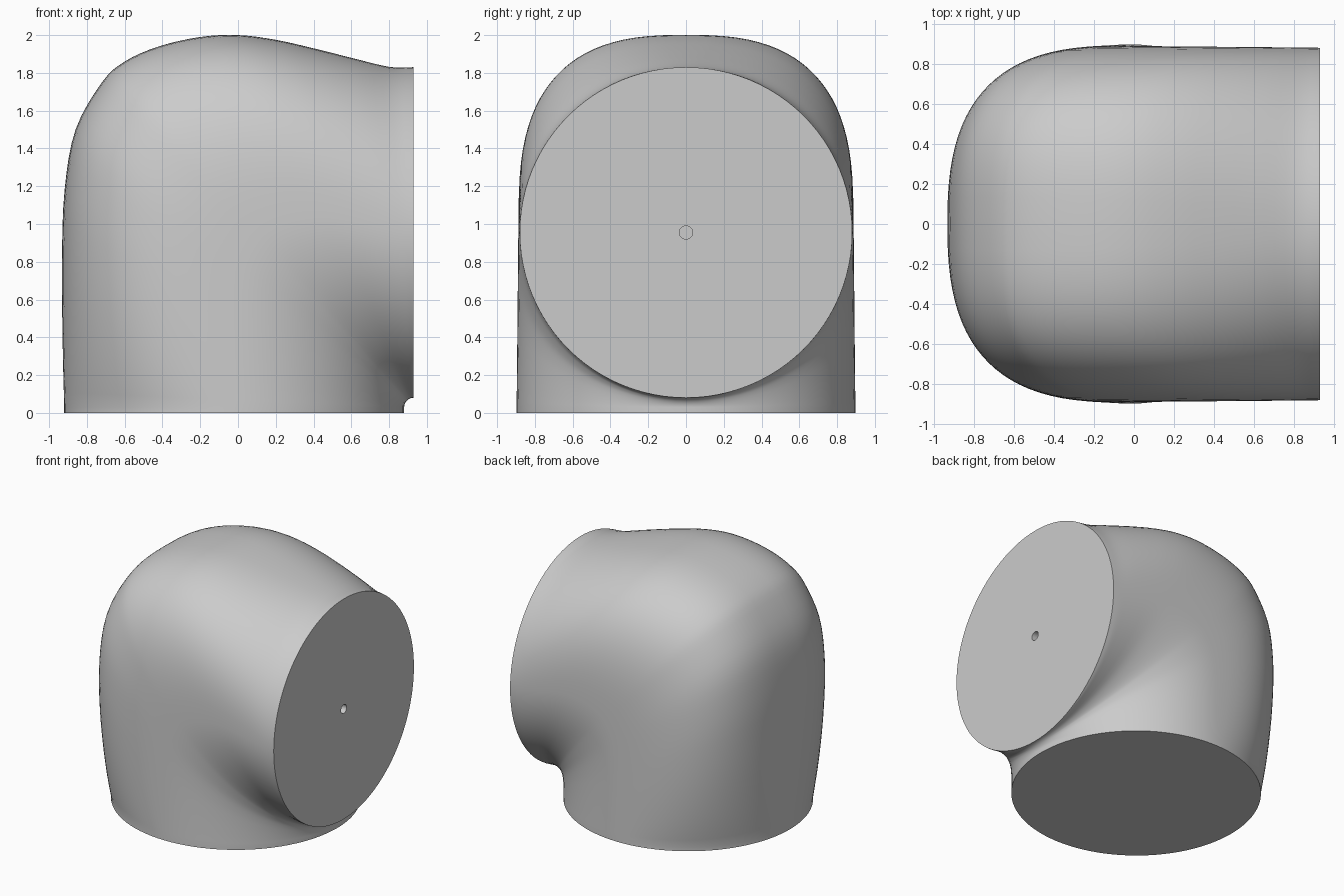
import bpy, bmesh
from math import sin, cos, pi, radians
from mathutils import Vector

cube = bpy.data.objects.get("Cube")
if cube:
    bpy.data.objects.remove(cube, do_unlink=True)

SIDES = 96
PIVOT = Vector((0.93, 0.03))        # inside corner of the bend, in x and z
INNER = 0.05                        # radius of the inside corner

# Outer bend line, from the foot over the shoulder to the side mouth
OUTLINE = [Vector(p) for p in (
    (-0.92, 0.03), (-0.928, 0.35), (-0.932, 0.8), (-0.918, 1.18), (-0.86, 1.5),
    (-0.72, 1.75), (-0.6, 1.86), (-0.42, 1.94), (-0.2, 1.99), (0, 2.0),
    (0.2, 1.975), (0.4, 1.93), (0.6, 1.88), (0.8, 1.832), (0.93, 1.83))]


def smooth_path(pts, steps):
    """Catmull-Rom curve through the points."""
    ext = [2 * pts[0] - pts[1]] + pts + [2 * pts[-1] - pts[-2]]
    out = []
    for a, b, c, d in zip(ext, ext[1:], ext[2:], ext[3:]):
        for k in range(steps):
            t = k / steps
            out.append(b + (c - a) * t / 2 + (2 * a - 5 * b + 4 * c - d) * t**2 / 2
                       + (3 * b - a - 3 * c + d) * t**3 / 2)
    return out + [pts[-1]]


def spow(v, e):
    return abs(v) ** e * (1 if v >= 0 else -1)


def section(tip):
    """Slice through the pivot: round at both mouths, squarer at the shoulder."""
    ray = tip - PIVOT
    turn = ray.angle(Vector((-1, 0)))
    u = ray.normalized()
    mid, half = (ray.length + INNER) / 2, (ray.length - INNER) / 2
    width = 0.897 - 0.017 * turn / (pi / 2)
    e = 2 / (2 + 0.9 * max(0, sin(2 * turn)))
    ring = []
    for i in range(SIDES):
        a = 2 * pi * i / SIDES
        power = e if cos(a) > 0 else 1
        p = PIVOT + u * (mid + half * spow(cos(a), power))
        ring.append(Vector((p.x, width * spow(sin(a), power), p.y)))
    return ring


def side_circle(x, r, z=0.955):
    return [Vector((x, r * sin(2 * pi * i / SIDES), z + r * cos(2 * pi * i / SIDES)))
            for i in range(SIDES)]


# Rings: foot, bend, flat side face, small blind hole
bend = [section(p) for p in smooth_path(OUTLINE, 4)]
foot = [Vector((v.x, v.y, 0)) for v in bend[0]]
rings = [foot] + bend + [side_circle(0.93, 0.035), side_circle(0.83, 0.035)]

bm = bmesh.new()
loops = [[bm.verts.new(v) for v in ring] for ring in rings]
for lo, hi in zip(loops, loops[1:]):
    for i in range(SIDES):
        j = (i + 1) % SIDES
        bm.faces.new((lo[i], lo[j], hi[j], hi[i]))
bm.faces.new(loops[0])
bm.faces.new(loops[-1])
bmesh.ops.recalc_face_normals(bm, faces=bm.faces)
mesh = bpy.data.meshes.new("elbow_body")
bm.to_mesh(mesh)
bm.free()

# Plain grey material
grey = bpy.data.materials.new("light_grey")
grey.use_nodes = True
colour = (0.6, 0.6, 0.6, 1)
grey.diffuse_color = colour
grey.node_tree.nodes["Principled BSDF"].inputs["Base Color"].default_value = colour
mesh.materials.append(grey)

body = bpy.data.objects.new("elbow_body", mesh)
bpy.context.collection.objects.link(body)
bpy.ops.object.select_all(action='DESELECT')
body.select_set(True)
bpy.context.view_layer.objects.active = body
bpy.ops.object.shade_smooth_by_angle(angle=radians(35))
